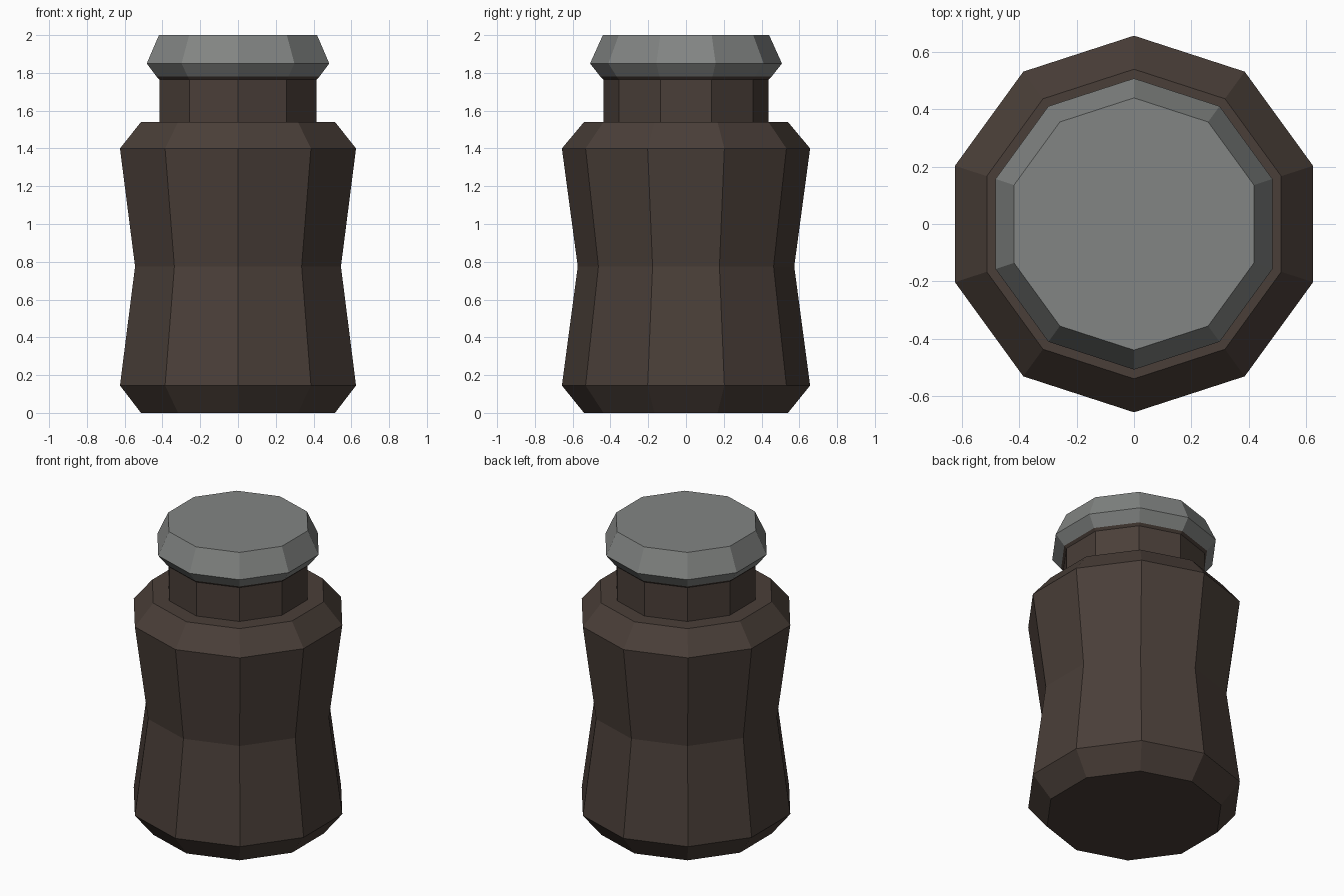
import bpy, bmesh, math

if "Cube" in bpy.data.objects:
    bpy.data.objects.remove(bpy.data.objects["Cube"])

SIDES = 10


def material(name, rgb):
    m = bpy.data.materials.new(name)
    m.diffuse_color = (*rgb, 1)
    m.use_nodes = True
    m.node_tree.nodes["Principled BSDF"].inputs["Base Color"].default_value = m.diffuse_color
    return m


def lathe(name, profile, mat):
    """Closed ten-sided solid from (radius, height) pairs, a corner facing front."""
    bm = bmesh.new()
    rings = []
    for r, z in profile:
        rings.append([bm.verts.new((r * math.sin(a), -r * math.cos(a), z))
                      for a in (math.tau * i / SIDES for i in range(SIDES))])
    for lo, hi in zip(rings, rings[1:]):
        for i in range(SIDES):
            j = (i + 1) % SIDES
            bm.faces.new((lo[i], lo[j], hi[j], hi[i]))
    bm.faces.new(rings[0][::-1])
    bm.faces.new(rings[-1])
    bmesh.ops.recalc_face_normals(bm, faces=bm.faces)
    me = bpy.data.meshes.new(name)
    bm.to_mesh(me)
    bm.free()
    me.materials.append(mat)
    ob = bpy.data.objects.new(name, me)
    bpy.context.collection.objects.link(ob)
    return ob


brown = material("dark brown glass", (0.068, 0.049, 0.040))
grey = material("grey metal", (0.225, 0.235, 0.228))

# Waisted jar body with shoulder, neck and a small flared lip
lathe("jar_body", [(0.54, 0), (0.657, 0.145), (0.573, 0.775), (0.657, 1.40),
                   (0.54, 1.54), (0.438, 1.54), (0.438, 1.765), (0.453, 1.78)], brown)

# Bevelled lid
lathe("lid", [(0.453, 1.78), (0.508, 1.85), (0.44, 2.0)], grey)
